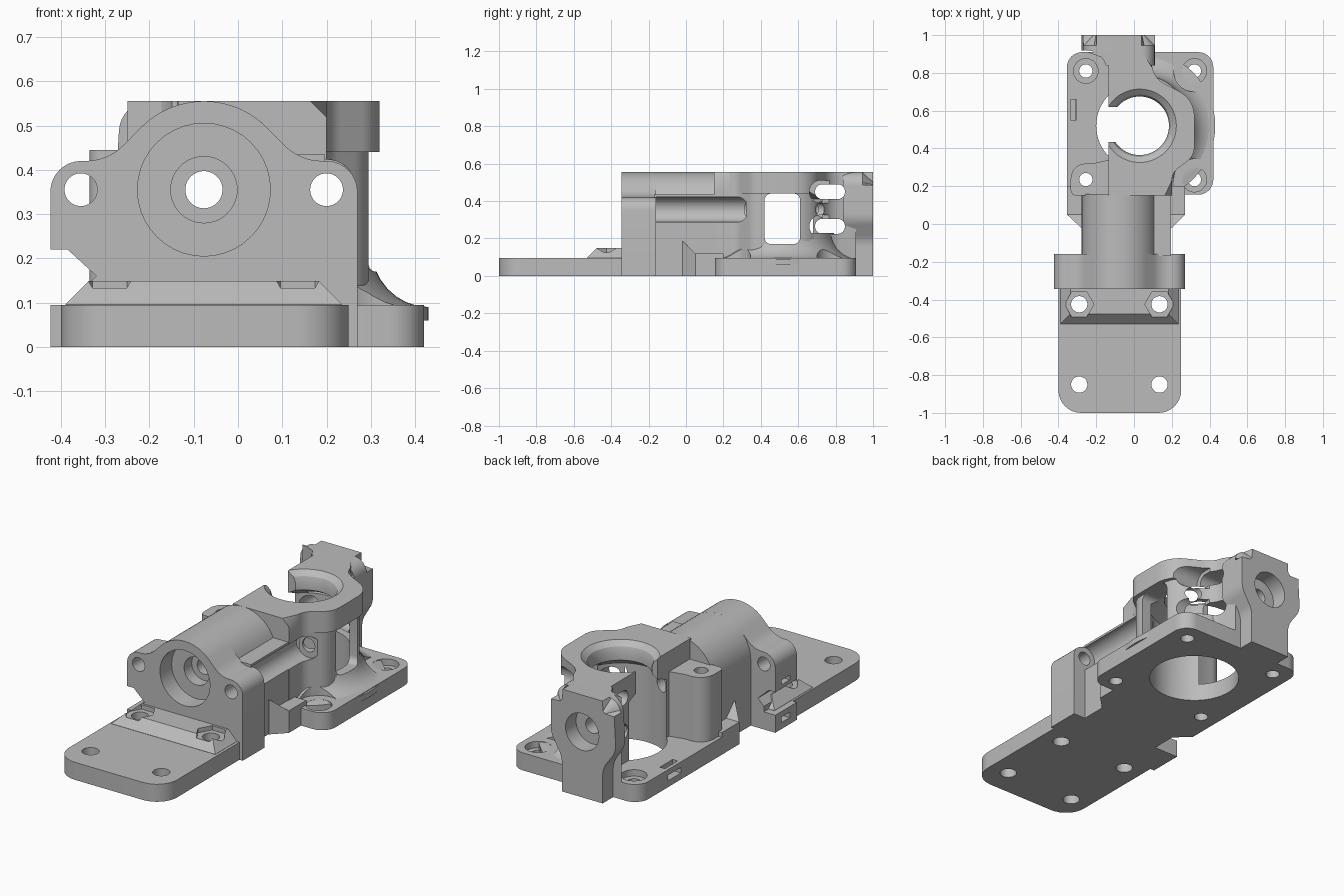
import bpy, bmesh, math
from mathutils import Vector

if "Cube" in bpy.data.objects:
    bpy.data.objects.remove(bpy.data.objects["Cube"])

grey = bpy.data.materials.new("plain grey")
grey.use_nodes = True
COLOUR = (0.5, 0.5, 0.5, 1)
grey.diffuse_color = COLOUR
grey.node_tree.nodes["Principled BSDF"].inputs["Base Color"].default_value = COLOUR

PLACE = {"x": lambda u, v, w: (w, u, v),
         "y": lambda u, v, w: (u, w, v),
         "z": lambda u, v, w: (u, v, w)}


def finish(name, bm):
    bmesh.ops.recalc_face_normals(bm, faces=bm.faces)
    me = bpy.data.meshes.new(name)
    bm.to_mesh(me)
    bm.free()
    me.materials.append(grey)
    ob = bpy.data.objects.new(name, me)
    bpy.context.scene.collection.objects.link(ob)
    return ob


def rounded(points, steps=8):
    """Outline whose corners may carry a radius as third value."""
    out = []
    for i, p in enumerate(points):
        c = Vector(p[:2])
        if len(p) < 3:
            out.append(c)
            continue
        a = (Vector(points[i - 1][:2]) - c).normalized()
        b = (Vector(points[(i + 1) % len(points)][:2]) - c).normalized()
        half = a.angle(b) / 2
        mid = c + (a + b).normalized() * p[2] / math.sin(half)
        s = c + a * p[2] / math.tan(half) - mid
        e = c + b * p[2] / math.tan(half) - mid
        turn = math.atan2(s.x * e.y - s.y * e.x, s.dot(e))
        for k in range(steps + 1):
            t = turn * k / steps
            out.append(mid + Vector((s.x * math.cos(t) - s.y * math.sin(t),
                                     s.x * math.sin(t) + s.y * math.cos(t))))
    return out


def arc(cx, cy, r, a0, a1, n=24):
    angles = [math.radians(a0 + (a1 - a0) * k / n) for k in range(n + 1)]
    return [(cx + r * math.cos(a), cy + r * math.sin(a)) for a in angles]


def prism(name, axis, points, lo, hi, bevel=None, offset=0.0):
    """Extrude an outline; bevel is a rule choosing edges by their end points."""
    bm = bmesh.new()
    pts = rounded(points)
    rings = [[bm.verts.new(PLACE[axis](p[0], p[1], w)) for p in pts] for w in (lo, hi)]
    for ring in rings:
        bm.faces.new(ring)
    for i in range(len(pts)):
        bm.faces.new((rings[0][i - 1], rings[0][i], rings[1][i], rings[1][i - 1]))
    if bevel:
        edges = [e for e in bm.edges if all(bevel(v.co) for v in e.verts)]
        bmesh.ops.bevel(bm, geom=edges, offset=offset, segments=1, affect="EDGES")
    return finish(name, bm)


def box(name, x, y, z):
    return prism(name, "z", [(x[0], y[0]), (x[1], y[0]), (x[1], y[1]), (x[0], y[1])], *z)


def turned(name, axis, centre, profile, n=64):
    """Solid of revolution from (radius, position) pairs."""
    bm = bmesh.new()
    rings = []
    for r, w in profile:
        rings.append([bm.verts.new(PLACE[axis](*q, w)) for q in arc(*centre, r, 0, 360 - 360 / n, n - 1)])
    bm.faces.new(rings[0])
    bm.faces.new(rings[-1])
    for low, high in zip(rings, rings[1:]):
        for i in range(n):
            bm.faces.new((low[i - 1], low[i], high[i], high[i - 1]))
    return finish(name, bm)


def hole(axis, centre, r, lo, hi, n=40):
    return turned("cutter", axis, centre, [(r, lo), (r, hi)], n)


def slot(axis, u, v, lo, hi, r):
    return prism("cutter", axis, [(u[0], v[0], r), (u[1], v[0], r), (u[1], v[1], r), (u[0], v[1], r)], lo, hi)


def cut(ob, cutters):
    for c in cutters:
        c.hide_render = True
        m = ob.modifiers.new("cut", "BOOLEAN")
        m.operation, m.solver, m.object = "DIFFERENCE", "EXACT", c
    bpy.context.view_layer.update()
    ev = ob.evaluated_get(bpy.context.evaluated_depsgraph_get())
    me = bpy.data.meshes.new_from_object(ev)
    ob.modifiers.clear()
    ob.data = me


SHAFT = (-0.077, 0.355)
WELL = (0.03, 0.52)
SCREWS = [(x, y) for x in (-0.255, 0.32) for y in (0.235, 0.81)]
NUTS = [(-0.29, -0.425), (0.135, -0.425)]

# Shared bores
shaft_bores = [hole("y", SHAFT, 0.042, -0.5, 1.1),
               hole("y", SHAFT, 0.15, -0.5, -0.245),
               hole("y", SHAFT, 0.075, -0.3, -0.18),
               hole("y", SHAFT, 0.1, 0.91, 1.1)]
rod_bores = [hole("y", (x, 0.355), 0.037, -0.5, 1.1) for x in (-0.355, 0.2)]
well = turned("cutter", "z", WELL, [(0.23, -0.1), (0.23, 0.41), (0.155, 0.46), (0.155, 0.5),
                                    (0.165, 0.53), (0.2, 0.56), (0.2, 0.6)])
screw_holes = [hole("z", s, 0.035, -0.1, 0.5) for s in SCREWS]
screw_clear = [hole("z", s, 0.11, 0.094, 0.7) for s in SCREWS if s[0] > 0]
screw_seats = [hole("z", s, 0.065, 0.06, 0.094 if s[0] < 0 and s[1] < 0.5 else 0.2) for s in SCREWS]
nut_holes = [hole("z", s, 0.043, -0.1, 0.3) for s in NUTS]
nut_pockets = [hole("z", s, 0.078, 0.125, 0.3, 6) for s in NUTS]
gap = box("cutter", (-0.6, -0.085), (0.435, 0.62), (0.096, 0.7))

# Front plate and the sloped nut ledge on it
front_plate = prism("front_plate", "z", [(-0.4, -1, 0.12), (0.25, -1, 0.12), (0.25, -0.3), (-0.4, -0.3)], 0, 0.095)
cut(front_plate, nut_holes + [hole("z", (x, -0.85), 0.043, -0.1, 0.3) for x, _ in NUTS])
ledge = prism("nut_ledge", "z", [(-0.39, -0.53), (0.235, -0.53), (0.235, -0.2), (-0.39, -0.2)], 0.05, 0.149,
              lambda c: c.z > 0.14 and c.y < 0.5, 0.053)
cut(ledge, nut_holes + nut_pockets)

# Rear plate
rear_plate = prism("rear_plate", "z", [(-0.355, 0.155, 0.03), (0.42, 0.155, 0.08), (0.42, 0.91, 0.08),
                                       (-0.355, 0.91, 0.08)], 0, 0.095)
cut(rear_plate, [well, box("cutter", (-0.335, -0.305), (0.55, 0.66), (0.05, 0.2)),
                 box("cutter", (-0.4, -0.31), (0.55, 0.66), (0.035, 0.065))] + screw_holes + screw_seats)

# Front clamp block with its rounded ears
clamp = prism("front_clamp", "y",
              [(-0.385, 0.22), (-0.32, 0.16), (-0.355, 0.125), (-0.355, 0), (0.27, 0), (0.27, 0.42, 0.07), (0.14, 0.42, 0.12)]
              + arc(*SHAFT, 0.2, 45, 135)
              + [(-0.294, 0.42, 0.12), (-0.424, 0.42, 0.07), (-0.424, 0.22)], -0.345, -0.16)
cut(clamp, shaft_bores + rod_bores + nut_pockets +
    [box("cutter", (-0.5, -0.39), (-0.285, -0.215), (0.24, 0.265))])
foot = box("clamp_foot", (-0.424, -0.3), (-0.345, -0.16), (0, 0.095))
cut(foot, [box("cutter", (-0.5, -0.38), (-0.285, -0.215), (0.035, 0.065))])

# Middle housing around the shaft, with a rod groove along its right side
housing = prism("middle_housing", "y", [(-0.277, 0), (0.197, 0), (0.197, 0.435), (0.106, 0.435)]
                + arc(*SHAFT, 0.2, 23.6, 180), -0.17, 0.16)
cut(housing, shaft_bores + rod_bores + [hole("y", (0.2, 0.355), 0.068, -0.16, 0.32)])

# Low gussets on both sides of the housing
gusset = prism("side_gussets", "x", [(-0.02, 0), (0.2, 0), (0.2, 0.12), (0.05, 0.12), (-0.02, 0.19)], -0.355, 0.27)
corners = [prism("cutter", "z", [(x, -0.1), (x, 0.05), (inner, -0.02), (inner, -0.1)], -0.1, 0.3)
           for x, inner in ((-0.355, -0.28), (0.27, 0.2))]
cut(gusset, corners)

# Rear body: a wide collar above a slimmer wall
window = slot("x", (0.42, 0.61), (0.17, 0.44), 0.06, 0.6, 0.035)
vents = [slot("x", (0.69, 0.85), (z, z + 0.08), -0.6, 0.6, 0.039) for z in (0.225, 0.41)]
vent_rims = [slot("x", (0.66, 0.88), (z, z + 0.12), 0.13, 0.6, 0.059) for z in (0.205, 0.39)]
rear_cuts = shaft_bores + rod_bores + [well, gap, window] + vents + vent_rims


def rear_outline(right):
    return [(-0.135, 0.15), (0.2, 0.15), (0.2, 0.27, 0.08), (right, 0.36, 0.1), (right, 0.66, 0.15),
            (0.11, 0.77, 0.12), (0.08, 0.91), (-0.25, 0.91), (-0.135, 0.87, 0.06)]


collar = prism("rear_collar", "z", rear_outline(0.32), 0.44, 0.555,
               lambda c: c.z > 0.55 and c.x > 0.079, 0.037)
wall = prism("rear_wall", "z", rear_outline(0.295), 0.05, 0.445)
for part in (collar, wall):
    cut(part, rear_cuts + [hole("y", (0.2, 0.355), 0.068, 0, 0.32)])

# Concave flare joining the wall to the plate
flare_curve = [(0.4 - 0.13 * math.sin(t), 0.23 - 0.14 * math.cos(t))
               for t in (math.pi / 2 * k / 8 for k in range(9))]
flare = turned("base_flare", "z", WELL, [(0.4, 0.06)] + flare_curve)
cut(flare, screw_clear + [well, window, gap, box("cutter", (-0.6, -0.135), (0, 1.2), (0, 0.6)),
                          box("cutter", (-0.6, 0.6), (0.905, 1.2), (0, 0.6)),
                          box("cutter", (-0.6, 0.6), (0, 0.16), (0, 0.6))])

# Rear bearing boss on a narrow column
boss = prism("rear_boss", "y",
             [(-0.2, 0), (0.045, 0), (0.045, 0.19, 0.12), (0.11, 0.3, 0.12), (0.11, 0.555, 0.07),
              (-0.265, 0.555, 0.07), (-0.28, 0.3, 0.12), (-0.2, 0.19, 0.12)], 0.84, 1.0,
             lambda c: c.y > 0.99 and c.z > 0.01, 0.055)
cut(boss, shaft_bores + vents + [hole("z", SCREWS[1], 0.11, 0.095, 0.7)
                                 , box("cutter", (-0.6, -0.2), (0.7, 0.9), (0, 0.7))])

# Left front screw post
post = prism("screw_post", "z", [(-0.335, 0.15, 0.03), (-0.13, 0.15), (-0.13, 0.34), (-0.22, 0.32), (-0.335, 0.32, 0.08)],
             0.05, 0.445)
cut(post, screw_holes + [well])

# Remove cutters, then shade
for ob in list(bpy.data.objects):
    if ob.name.startswith("cutter"):
        bpy.data.objects.remove(ob)
bpy.ops.object.select_all(action="DESELECT")
for ob in bpy.context.scene.objects:
    if ob.type == "MESH":
        ob.select_set(True)
        bpy.context.view_layer.objects.active = ob
bpy.ops.object.shade_smooth_by_angle(angle=math.radians(30))
